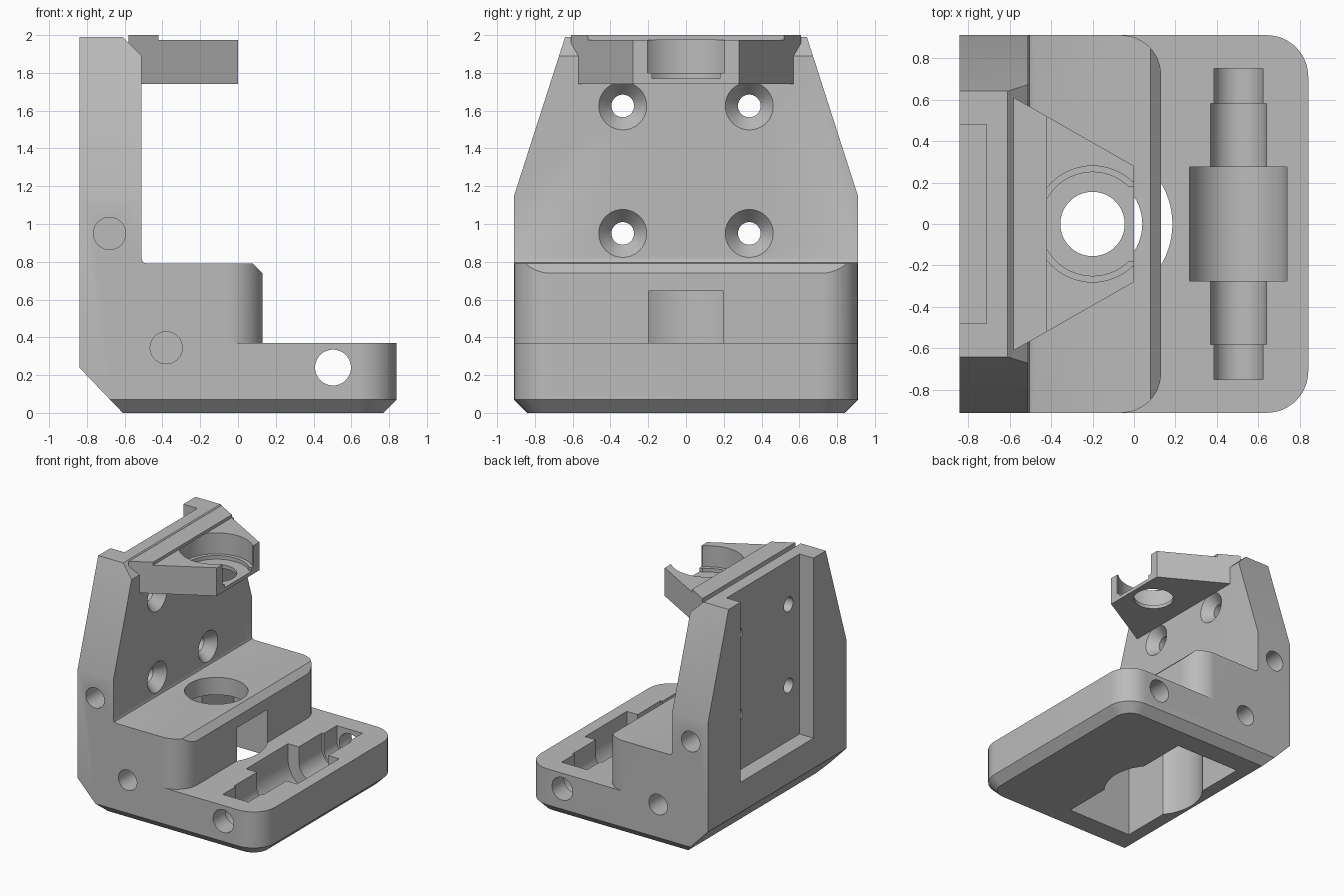
import bpy, bmesh
from math import cos, sin, pi, radians

if "Cube" in bpy.data.objects:
    bpy.data.objects.remove(bpy.data.objects["Cube"])

grey = bpy.data.materials.new("plain_grey")
grey.use_nodes = True
grey.diffuse_color = (0.5, 0.5, 0.5, 1)
grey.node_tree.nodes["Principled BSDF"].inputs["Base Color"].default_value = (0.5, 0.5, 0.5, 1)


def loft(name, rings):
    """Closed solid through rings of equal point count."""
    bm = bmesh.new()
    loops = [[bm.verts.new(p) for p in ring] for ring in rings]
    n = len(loops[0])
    for a, b in zip(loops, loops[1:]):
        for i in range(n):
            j = (i + 1) % n
            bm.faces.new((a[i], a[j], b[j], b[i]))
    bm.faces.new(loops[0][::-1])
    bm.faces.new(loops[-1])
    bmesh.ops.recalc_face_normals(bm, faces=bm.faces)
    mesh = bpy.data.meshes.new(name)
    bm.to_mesh(mesh)
    bm.free()
    mesh.materials.append(grey)
    obj = bpy.data.objects.new(name, mesh)
    bpy.context.collection.objects.link(obj)
    return obj


def place(pts, axis, t):
    order = {"x": lambda a, b: (t, a, b), "y": lambda a, b: (a, t, b), "z": lambda a, b: (a, b, t)}
    return [order[axis](a, b) for a, b in pts]


def prism(pts, axis, lo, hi, name="cutter"):
    return loft(name, [place(pts, axis, lo), place(pts, axis, hi)])


def arc(cx, cy, r, start, end, steps):
    angles = [radians(start + (end - start) * i / steps) for i in range(steps + 1)]
    return [(cx + r * cos(a), cy + r * sin(a)) for a in angles]


def circle(cx, cy, r, n=64):
    return arc(cx, cy, r, 0, 360, n)[:-1]


def rect(a0, a1, b0, b1):
    return [(a0, b0), (a1, b0), (a1, b1), (a0, b1)]


def boolean(target, cutter, op="DIFFERENCE"):
    mod = target.modifiers.new("cut", "BOOLEAN")
    mod.operation, mod.solver, mod.object = op, "EXACT", cutter
    bpy.context.view_layer.objects.active = target
    bpy.ops.object.modifier_apply(modifier=mod.name)
    bpy.data.objects.remove(cutter)


def base_outline(inset):
    x, y, r = 0.84 - inset, 0.91 - inset, 0.2 - inset
    return ([(-1.2, -y)] + arc(x - r, r - y, r, -90, 0, 12)
            + arc(x - r, y - r, r, 0, 90, 12) + [(-1.2, y)])


# Bracket: side profile trimmed by the rounded, chamfered footprint
body = prism([(-0.61, 0), (-0.84, 0.24), (-0.84, 1.99), (-0.61, 1.99), (-0.51, 1.89),
              (-0.51, 0.815), (-0.503, 0.797), (-0.485, 0.79), (0.08, 0.79), (0.13, 0.74),
              (0.13, 0.37), (1, 0.37), (1, 0)], "y", -1.1, 1.1, "bracket")
footprint = loft("footprint", [place(base_outline(i), "z", z)
                               for i, z in ((0.08, -0.01), (0.07, 0), (0, 0.07), (0, 2.2))])
boolean(body, footprint, "INTERSECT")

for s in (-1, 1):
    # Tapered wall sides and rounded block corners
    boolean(body, prism([(s * 0.91, 1.15), (s * 0.64, 1.99), (s * 0.6079, 2.09), (s * 1.2, 2.09),
                         (s * 1.2, 1.15)], "x", -1.1, 0))
    corner = [(a, s * b) for a, b in arc(-0.06, 0.72, 0.19, 0, 90, 12)]
    boolean(body, prism(corner + [(-0.06, s * 1.1), (0.3, s * 1.1), (0.3, s * 0.72)], "z", 0.37, 0.9))
    # Blind holes in the sides
    for x, z in ((-0.68, 0.95), (-0.38, 0.345)):
        boolean(body, prism(circle(x, z, 0.085, 40), "y", s * 0.71, s * 1.1))
    # Countersunk mounting holes
    for z in (0.95, 1.625):
        rings = [place(circle(s * 0.335, z, r, 40), "x", x)
                 for x, r in ((-1, 0.06), (-0.59, 0.06), (-0.51, 0.127), (-0.46, 0.127))]
        boolean(body, loft("cutter", rings))

# Rail channel in the back of the wall
boolean(body, prism(rect(-0.48, 0.48, 0.49, 2.3), "x", -1.1, -0.71))

# Cavity under the block with its round clearance and top bore
boolean(body, prism(rect(-0.5, 0.1, -0.66, 0.66), "z", -0.2, 0.645))
boolean(body, prism(circle(-0.2, 0, 0.385, 80), "z", -0.2, 0.645))
boolean(body, prism(circle(-0.2, 0, 0.24), "z", 0.5, 1))

# Stepped roller trough and axle hole
for r, y in ((0.235, 0.275), (0.135, 0.58), (0.118, 0.75)):
    boolean(body, prism(arc(0.503, 0.245, r, 180, 360, 32) + [(0.503 + r, 0.5), (0.503 - r, 0.5)],
                        "y", -y, y))
boolean(body, prism(circle(0.503, 0.24, 0.095, 40), "y", -1.1, 1.1))

# Bearing holder hooked on the top of the wall
holder = prism([(-0.51, 1.74), (0, 1.74), (0, 1.975), (-0.58, 1.975), (-0.58, 1.96), (-0.51, 1.89)],
               "y", -1, 1, "bearing_holder")
boolean(holder, prism([(-0.7, -0.678), (0.1, -0.223), (0.1, 0.223), (-0.7, 0.678)], "z", 1.5, 2.2),
        "INTERSECT")
for r, half, z in ((0.28, 0.205, 1.8), (0.25, 0.18, 1.77)):
    boolean(holder, prism(circle(-0.2, 0, r), "z", z, 2.2))
    boolean(holder, prism(rect(-0.2, 0.2, -half, half), "z", z, 2.2))
boolean(holder, prism(circle(-0.2, 0, 0.155), "z", 1.5, 2.2))

# Raised strip along the holder's wide edge
strip = prism([(-0.58, -0.61), (-0.42, -0.519), (-0.42, 0.519), (-0.58, 0.61)],
              "z", 1.975, 2.0, "holder_strip")

# Smooth the round surfaces, keep the edges sharp
bpy.ops.object.select_all(action="DESELECT")
for obj in (body, holder, strip):
    obj.select_set(True)
bpy.context.view_layer.objects.active = body
bpy.ops.object.shade_smooth_by_angle(angle=radians(25))
